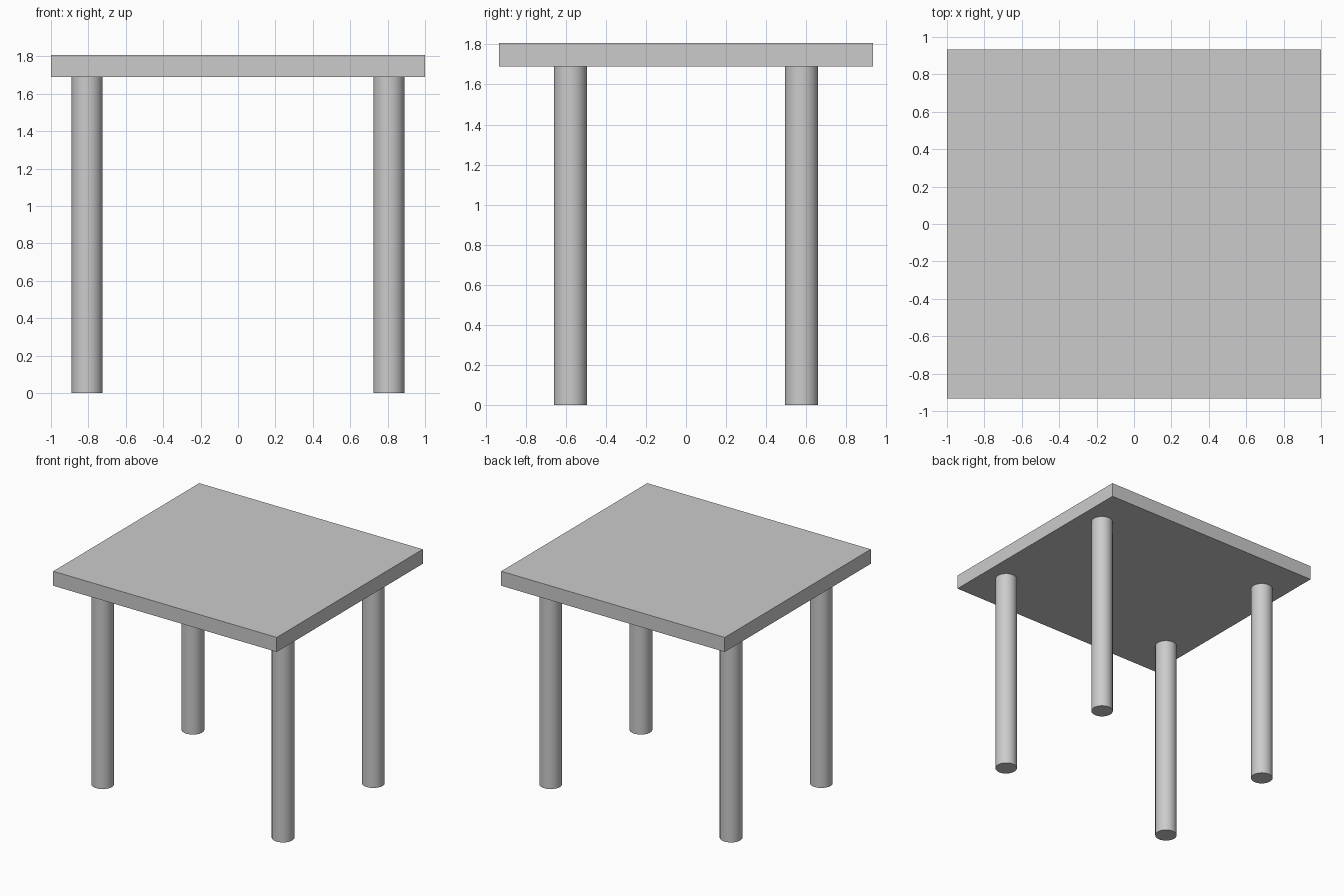
import bpy, math

if "Cube" in bpy.data.objects:
    bpy.data.objects.remove(bpy.data.objects["Cube"])

HALF_X, HALF_Y = 1.0, 0.933      # tabletop half sizes
UNDERSIDE, TOP = 1.69, 1.807     # tabletop heights
LEG_X, LEG_Y, LEG_R = 0.807, 0.577, 0.083


def add_leg(name, x, y):
    bpy.ops.mesh.primitive_cylinder_add(
        vertices=48, radius=LEG_R, depth=UNDERSIDE, location=(x, y, UNDERSIDE / 2))
    leg = bpy.context.object
    leg.name = name
    bpy.ops.object.shade_smooth_by_angle(angle=math.radians(30))


# Tabletop: flat rectangular slab
bpy.ops.mesh.primitive_cube_add(size=1, location=(0, 0, (UNDERSIDE + TOP) / 2))
tabletop = bpy.context.object
tabletop.name = "tabletop"
tabletop.scale = (2 * HALF_X, 2 * HALF_Y, TOP - UNDERSIDE)
bpy.ops.object.transform_apply(location=False, rotation=False, scale=True)

# Four round legs
for depth_name, sy in (("front", -1), ("back", 1)):
    for side_name, sx in (("left", -1), ("right", 1)):
        add_leg(f"{depth_name}_{side_name}_leg", sx * LEG_X, sy * LEG_Y)
